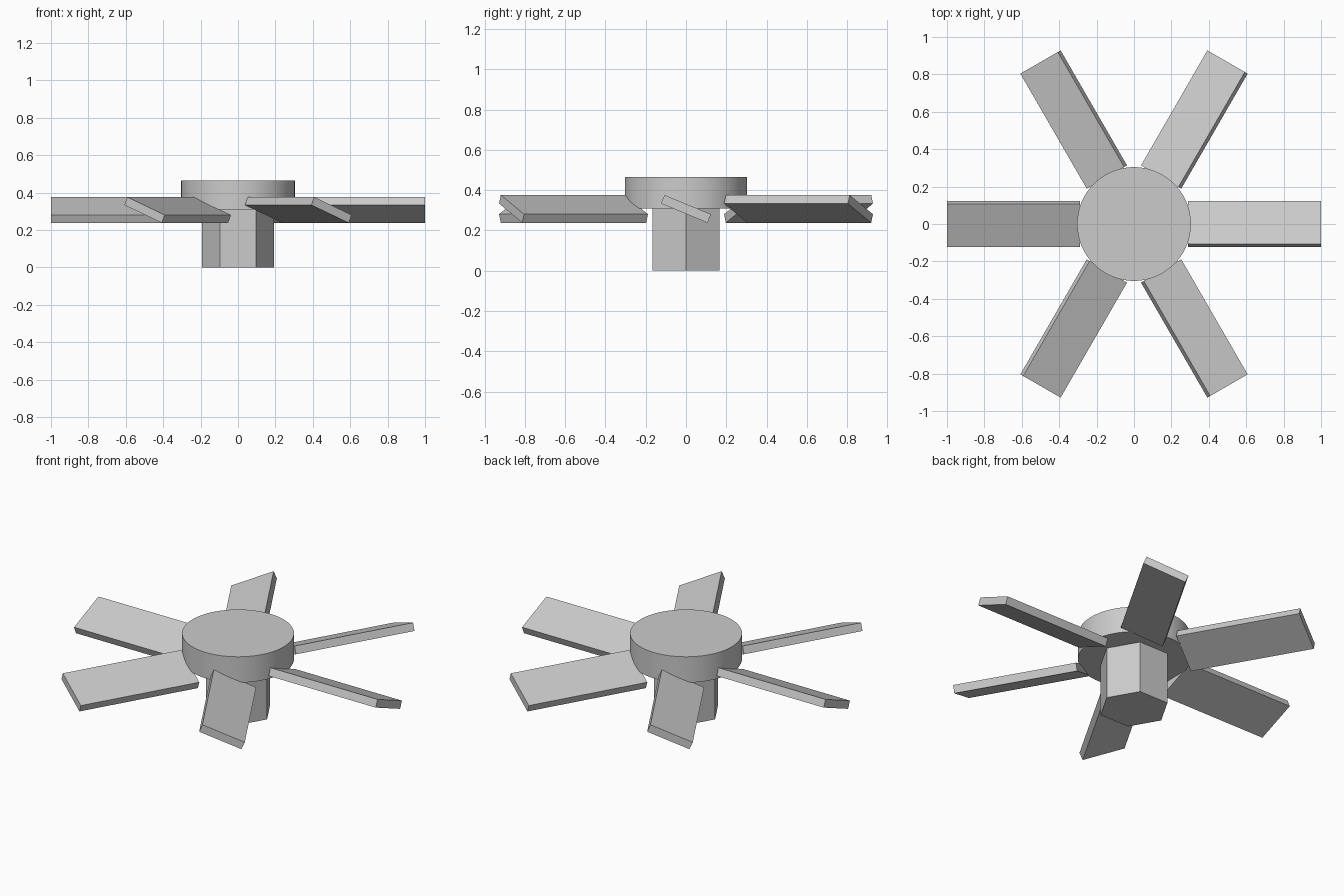
import bpy
from math import cos, sin, pi, radians
from mathutils import Matrix

cube = bpy.data.objects.get("Cube")
if cube:
    bpy.data.objects.remove(cube, do_unlink=True)

BLADES = 6
INNER, OUTER = 0.29, 1.0
WIDTH, THICK = 0.25, 0.046
PITCH = radians(-22.5)
BLADE_Z = 0.307

grey = bpy.data.materials.new("plain grey")
grey.use_nodes = True
grey.diffuse_color = (0.6, 0.6, 0.6, 1)
grey.node_tree.nodes["Principled BSDF"].inputs["Base Color"].default_value = (0.6, 0.6, 0.6, 1)


def finish(name):
    obj = bpy.context.object
    obj.name = obj.data.name = name
    obj.data.materials.append(grey)
    return obj


def cylinder(name, sides, radius, bottom, top):
    bpy.ops.mesh.primitive_cylinder_add(
        vertices=sides, radius=radius, depth=top - bottom,
        location=(0, 0, (bottom + top) / 2))
    return finish(name)


# Round hub cap
cylinder("hub_disc", 96, 0.304, 0.31, 0.465)
bpy.ops.object.shade_smooth_by_angle(angle=radians(30))

# Hexagonal shaft with corners on the x axis
shaft = cylinder("hex_shaft", 6, 0.193, 0.0, 0.31)
shaft.data.transform(Matrix.Rotation(pi / 6, 4, "Z"))

# Pitched flat blades around the hub
for i in range(BLADES):
    angle = 2 * pi * i / BLADES
    middle = (INNER + OUTER) / 2
    bpy.ops.mesh.primitive_cube_add(
        size=1, location=(middle * cos(angle), middle * sin(angle), BLADE_Z))
    blade = finish(f"blade_{i + 1}")
    blade.data.transform(Matrix.Diagonal((OUTER - INNER, WIDTH, THICK, 1)))
    blade.rotation_euler = (PITCH, 0, angle)
